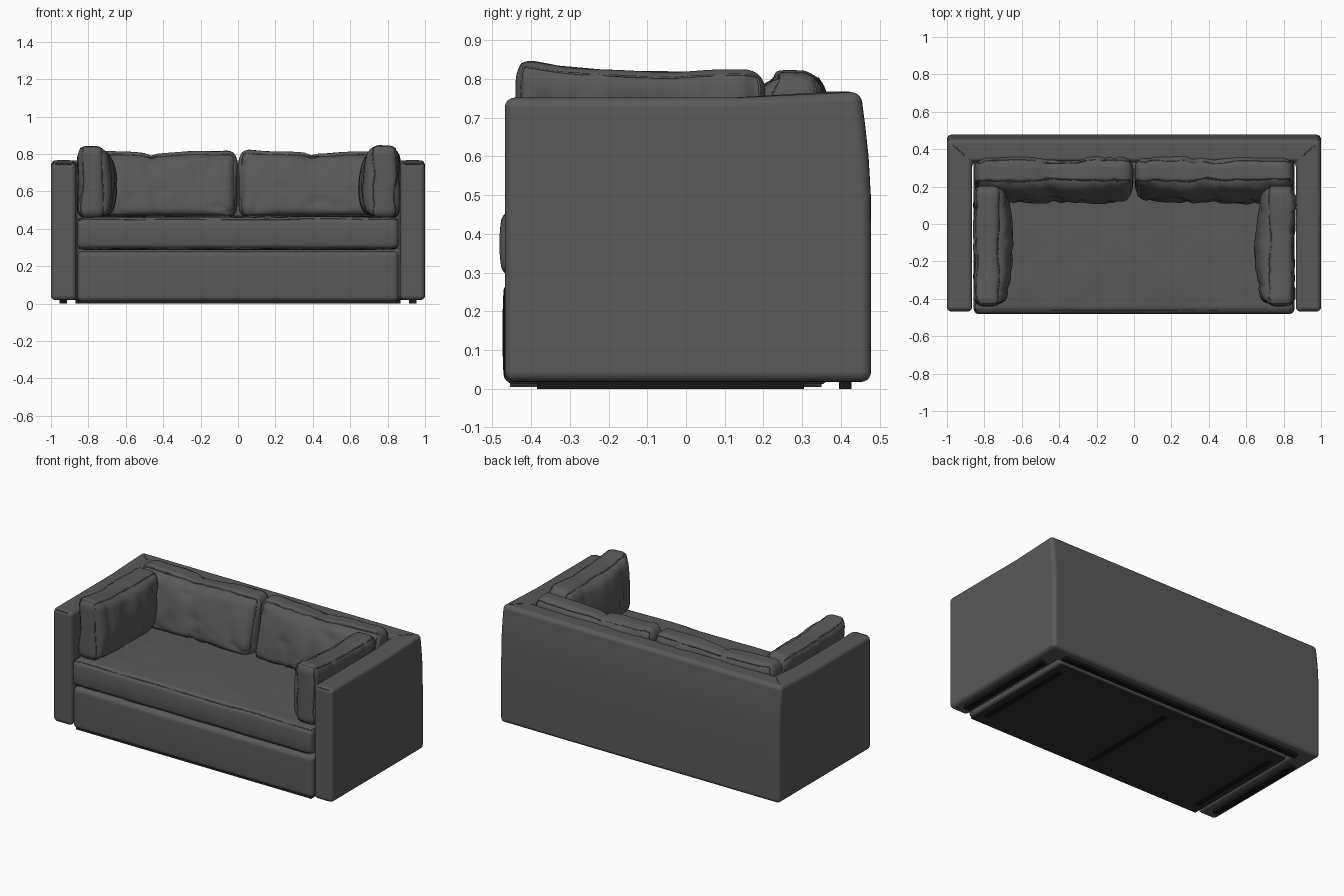
import bpy, bmesh, math
from mathutils import Vector, noise

if "Cube" in bpy.data.objects:
    bpy.data.objects.remove(bpy.data.objects["Cube"])


def material(name, v):
    m = bpy.data.materials.new(name)
    m.diffuse_color = (v, v, v, 1)
    m.use_nodes = True
    m.node_tree.nodes["Principled BSDF"].inputs["Base Color"].default_value = m.diffuse_color
    return m


FABRIC = material("charcoal fabric", 0.1)
LINING = material("dark underside lining", 0.03)
BLACK = material("black feet", 0.008)


def finish(name, bm, mat, bevel=0):
    bmesh.ops.recalc_face_normals(bm, faces=bm.faces)
    me = bpy.data.meshes.new(name)
    bm.to_mesh(me)
    bm.free()
    me.materials.append(mat)
    ob = bpy.data.objects.new(name, me)
    bpy.context.collection.objects.link(ob)
    if bevel:
        b = ob.modifiers.new("bevel", 'BEVEL')
        b.width, b.segments, b.limit_method = bevel, 5, 'ANGLE'
        b.angle_limit = math.radians(35)
        b.harden_normals = True
        me.shade_smooth()
    return ob


def box(name, x, y, z, mat):
    bm = bmesh.new()
    bmesh.ops.create_cube(bm, size=1)
    for v in bm.verts:
        v.co = [(a + b) / 2 + c * (b - a) for (a, b), c in zip((x, y, z), v.co)]
    return finish(name, bm, mat)


def tube(name, pts, radius, closed):
    cu = bpy.data.curves.new(name, 'CURVE')
    cu.dimensions = '3D'
    cu.bevel_depth, cu.bevel_resolution = radius, 1
    sp = cu.splines.new('POLY')
    sp.points.add(len(pts) - 1)
    for p, co in zip(sp.points, pts):
        p.co = (*co, 1)
    sp.use_cyclic_u = closed
    cu.materials.append(FABRIC)
    ob = bpy.data.objects.new(name, cu)
    bpy.context.collection.objects.link(ob)


def cushion(name, lo, hi, r, thin, bulge=(0, 0), wrinkle=0.0, warp=None, piping=True, cuts=35):
    """Rounded box, puffed on its two broad faces, creased, with piped seams."""
    lo, hi = Vector(lo), Vector(hi)
    mid, half = (lo + hi) / 2, (hi - lo) / 2
    a, b = [i for i in range(3) if i != thin]

    def shape(c):
        s = [math.sin(t * math.pi / 2) for t in c]
        q = Vector([s[i] * half[i] for i in range(3)])
        inner = Vector([max(r - half[i], min(half[i] - r, q[i])) for i in range(3)])
        d = q - inner
        p = inner + d.normalized() * r if d.length > r * 0.999 else q
        puff = (1 - s[a] ** 2) * (1 - s[b] ** 2)
        p[thin] += s[thin] * (bulge[1] if s[thin] > 0 else bulge[0]) * puff ** 0.6
        p += mid
        if wrinkle:
            n = noise.noise(Vector((p[a] * 9, p[b] * 4, p[thin] * 3)) + mid * 7)
            crease = math.exp(-(n / 0.13) ** 2)
            soft = noise.noise(p * 5 + mid * 3)
            p[thin] += wrinkle * (soft - crease) * s[thin]
            p.z += wrinkle * 0.8 * soft * max(0, s[2])
        return p + Vector(warp(p, s)) if warp else p

    bm = bmesh.new()
    bmesh.ops.create_cube(bm, size=2)
    bmesh.ops.subdivide_edges(bm, edges=bm.edges, cuts=cuts, use_grid_fill=True)
    for v in bm.verts:
        v.co = shape(v.co)
    ob = finish(name, bm, FABRIC)
    ob.data.shade_smooth()
    if piping:
        for side in (-1, 1):
            pts = []
            corners = [(-1, -1), (1, -1), (1, 1), (-1, 1)]
            for k in range(4):
                p0, p1 = corners[k], corners[(k + 1) % 4]
                for j in range(24):
                    c = [side] * 3
                    c[a] = p0[0] + (p1[0] - p0[0]) * j / 24
                    c[b] = p0[1] + (p1[1] - p0[1]) * j / 24
                    pts.append(shape(c))
            tube(name + "_piping", pts, 0.003, True)


# Outer frame: one profile swept round arms and back with mitred corners
ARM = 0.135
profile = [(0, 0.018), (0, 0.25), (0, 0.5), (0, 0.6), (0, 0.68), (0, 0.752),
           (ARM, 0.752), (ARM, 0.68), (ARM, 0.6), (ARM, 0.5), (ARM, 0.25), (ARM, 0.018)]


def back_y(o, z):
    return 0.478 - 0.9 * o - 0.026 * max(0, (z - 0.45) / 0.3) ** 2


def rise(z):
    return 0.014 if z > 0.7 else 0


bm = bmesh.new()
rings = []
for s, kind in ((-1, 0), (-1, 1), (-1, 2), (1, 2), (1, 1), (1, 0)):
    ring = []
    for o, z in profile:
        y = (-0.468, 0.12, back_y(o, z))[kind]
        ring.append(bm.verts.new((s * (1 - o), y, z + (rise(z) if kind == 2 else 0))))
    rings.append(ring)
n = len(profile)
for r0, r1 in zip(rings, rings[1:]):
    for i in range(n):
        bm.faces.new((r0[i], r0[(i + 1) % n], r1[(i + 1) % n], r1[i]))
bm.faces.new(rings[0])
bm.faces.new(rings[-1])
finish("arm_and_back_frame", bm, FABRIC, 0.026)

# Frame seams: mitre on the top corners and the arm front outline
for s in (-1, 1):
    tube("mitre_seam", [(s * (1 - o), back_y(o, 0.752), 0.7655) for o in (0.035, 0.1)], 0.003, False)
    tube("arm_front_seam", [(s * 0.975, -0.462, 0.744), (s * 0.89, -0.462, 0.744)], 0.003, False)

# Base with upholstered front rail
cushion("base_front_rail", (-0.858, -0.468, 0.01), (0.858, 0.37, 0.28), 0.028, 1,
        bulge=(0.006, 0), piping=False)

# Seat cushion with a slightly bulging front
cushion("seat_cushion", (-0.858, -0.472, 0.288), (0.858, 0.34, 0.46), 0.03, 2, bulge=(0, 0.012),
        wrinkle=0.003,
        warp=lambda p, s: (0, -0.01 * max(0, -s[1]) ** 4 * (1 - s[2] ** 2), 0))


# Two back pillows, leaning back, each with a fold near the middle
def back_warp(p, s):
    fold = math.exp(-((s[0] + 0.03 + 0.05 * s[2]) / 0.05) ** 2)
    top = max(0, s[2])
    return (0, 0.05 * (p.z - 0.64) / 0.18 * max(0, -s[1]) + 0.014 * fold * max(0, -s[1]),
            top * (0.014 * s[0] ** 2 - 0.012 * fold))


for s, side in ((-1, "left"), (1, "right")):
    x0, x1 = sorted((s * 0.004, s * 0.852))
    cushion(side + "_back_pillow", (x0, 0.168, 0.455), (x1, 0.358, 0.808), 0.06, 1,
            bulge=(0.04, 0), wrinkle=0.012, warp=back_warp)

    # Loose arm pillow, higher at the front end and puffed towards the seat
    x0, x1 = sorted((s * 0.705, s * 0.86))
    inner = (0.06, 0) if s > 0 else (0, 0.06)
    cushion(side + "_arm_pillow", (x0, -0.44, 0.455), (x1, 0.205, 0.815), 0.05, 0,
            bulge=inner, wrinkle=0.011,
            warp=lambda p, q: (0, 0, max(0, q[2]) * (0.036 * max(0, -q[1]) ** 2 + 0.004)))

# Underside lining and foot strips
box("underside_lining", (-0.842, 0.842), (-0.455, 0.35), (0.004, 0.02), LINING)
for x in (-0.79, 0, 0.79):
    box("base_foot_strip", (x - 0.017, x + 0.017), (-0.38, 0.28), (0, 0.006), BLACK)
for x in (-0.935, 0.935):
    box("arm_foot_strip", (x - 0.02, x + 0.02), (-0.385, 0.305), (0, 0.03), BLACK)
box("back_foot_strip", (-0.87, 0.87), (0.395, 0.428), (0, 0.03), BLACK)
